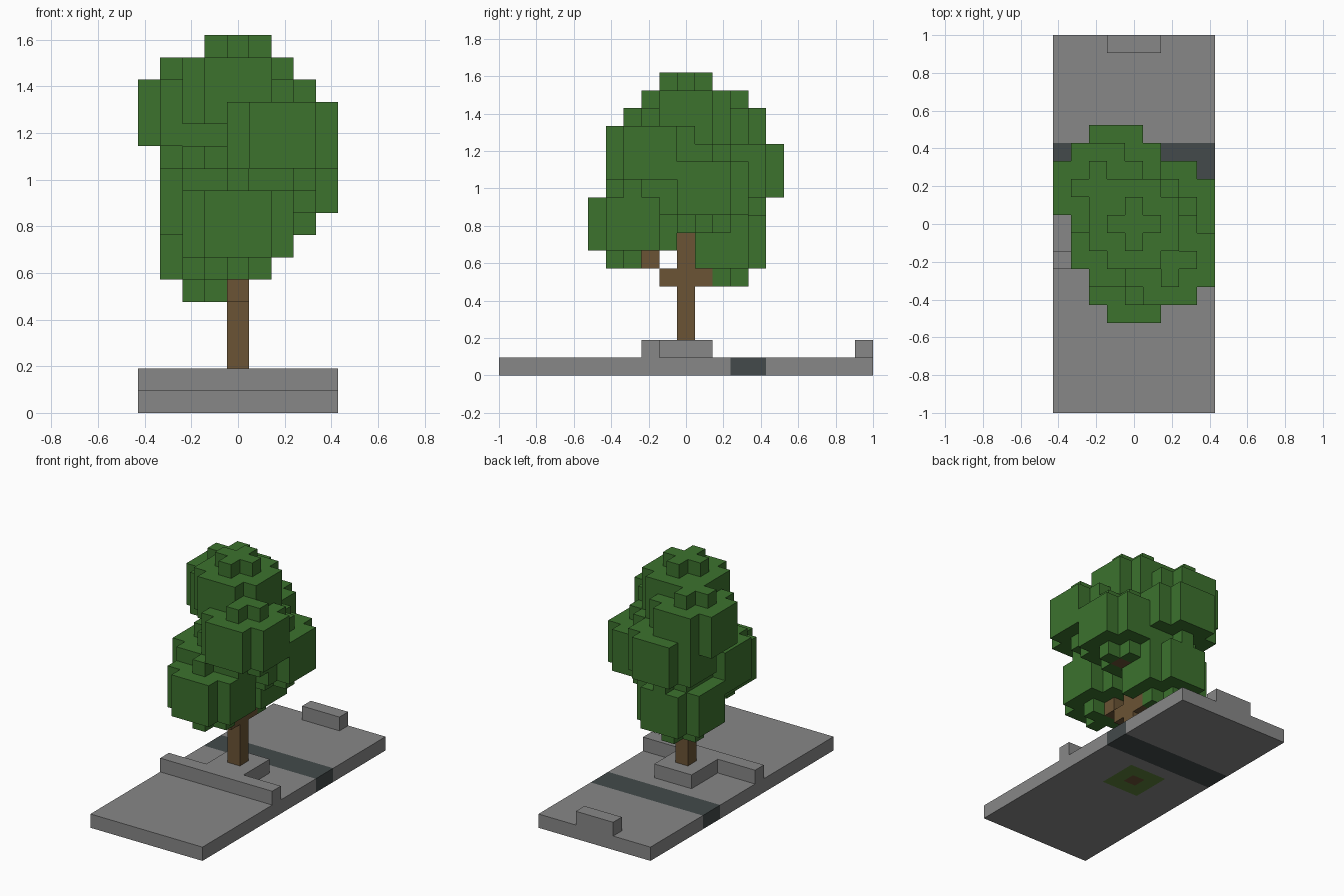
import bpy
import bmesh
from mathutils import Vector

UNIT = 2 / 21  # edge length of one block

cube = bpy.data.objects.get("Cube")
if cube:
    bpy.data.objects.remove(cube, do_unlink=True)


def material(name, rgb):
    mat = bpy.data.materials.new(name)
    mat.use_nodes = True
    mat.diffuse_color = (*rgb, 1)
    bsdf = mat.node_tree.nodes["Principled BSDF"]
    bsdf.inputs["Base Color"].default_value = (*rgb, 1)
    bsdf.inputs["Roughness"].default_value = 0.9
    return mat


stone = material("stone grey", (0.245, 0.245, 0.245))
asphalt = material("dark slate", (0.056, 0.068, 0.069))
leaf = material("leaf green", (0.045, 0.168, 0.027))
bark = material("bark brown", (0.145, 0.087, 0.035))
grass = material("grass green", (0.11, 0.22, 0.045))


def box(xs, ys, zs):
    """All grid cells between inclusive limits."""
    return {(x, y, z) for x in range(xs[0], xs[1] + 1)
            for y in range(ys[0], ys[1] + 1)
            for z in range(zs[0], zs[1] + 1)}


def leaf_clump(cx, cy, cz):
    """Rounded clump: three broad layers capped by a cross above and below."""
    cells = set()
    for dx, dy, dz in box((-2, 2), (-2, 2), (-2, 2)):
        reach = abs(dx) + abs(dy)
        if reach < (2 if abs(dz) == 2 else 4):
            cells.add((cx + dx, cy + dy, cz + dz))
    return cells


# Trunk with its side branches
trunk = box((0, 0), (0, 0), (0, 13))
trunk |= box((0, 0), (-1, 1), (5, 5))
trunk |= {(0, -2, 6), (2, 1, 8)}

# Foliage, from the lowest clump to the crown
foliage = set()
for centre in ((-1, 2, 7), (0, -3, 8), (-1, -1, 9), (2, 1, 10),
               (-1, 3, 11), (2, -2, 12), (-2, 2, 13), (0, 0, 14)):
    foliage |= leaf_clump(*centre)

# Ground: paving, dark lane, soil under the tree, kerb, planter and back block
lane = box((-4, 4), (3, 4), (0, 0))
soil = box((-1, 1), (-1, 1), (0, 0))
paving = box((-4, 4), (-10, 10), (0, 0))
kerb = box((-4, 4), (-2, -2), (1, 1))
planter = box((-1, 1), (-1, 1), (1, 1))
back_block = box((-1, 1), (10, 10), (1, 1))

# Earlier parts own any cell they share with later ones
parts = [("trunk", trunk, bark), ("foliage", foliage, leaf),
         ("dark_lane", lane, asphalt), ("planter_soil", soil, grass),
         ("kerb", kerb, stone), ("planter", planter, stone),
         ("back_block", back_block, stone), ("paving", paving, stone)]
owned = set()
for _, cells, _ in parts:
    cells -= owned
    owned |= cells


def build(name, cells, mat):
    """Mesh only the block sides that are open to the air."""
    bm = bmesh.new()
    verts = {}

    def vert(p):
        key = tuple(round(c * 2) for c in p)
        if key not in verts:
            verts[key] = bm.verts.new(p * UNIT)
        return verts[key]

    for cell in sorted(cells):
        middle = Vector(cell) + Vector((0, 0, 0.5))
        for axis in range(3):
            for sign in (-1, 1):
                n = Vector((0, 0, 0))
                n[axis] = sign
                if tuple(int(a + b) for a, b in zip(cell, n)) in owned:
                    continue
                u = Vector((0, 0, 0))
                u[(axis + 1) % 3] = 0.5
                v = n.cross(u)
                face = middle + n / 2
                bm.faces.new([vert(face + a * u + b * v) for a, b in
                              ((-1, -1), (1, -1), (1, 1), (-1, 1))])
    mesh = bpy.data.meshes.new(name)
    bm.to_mesh(mesh)
    bm.free()
    mesh.materials.append(mat)
    bpy.context.collection.objects.link(bpy.data.objects.new(name, mesh))


for part in parts:
    build(*part)
